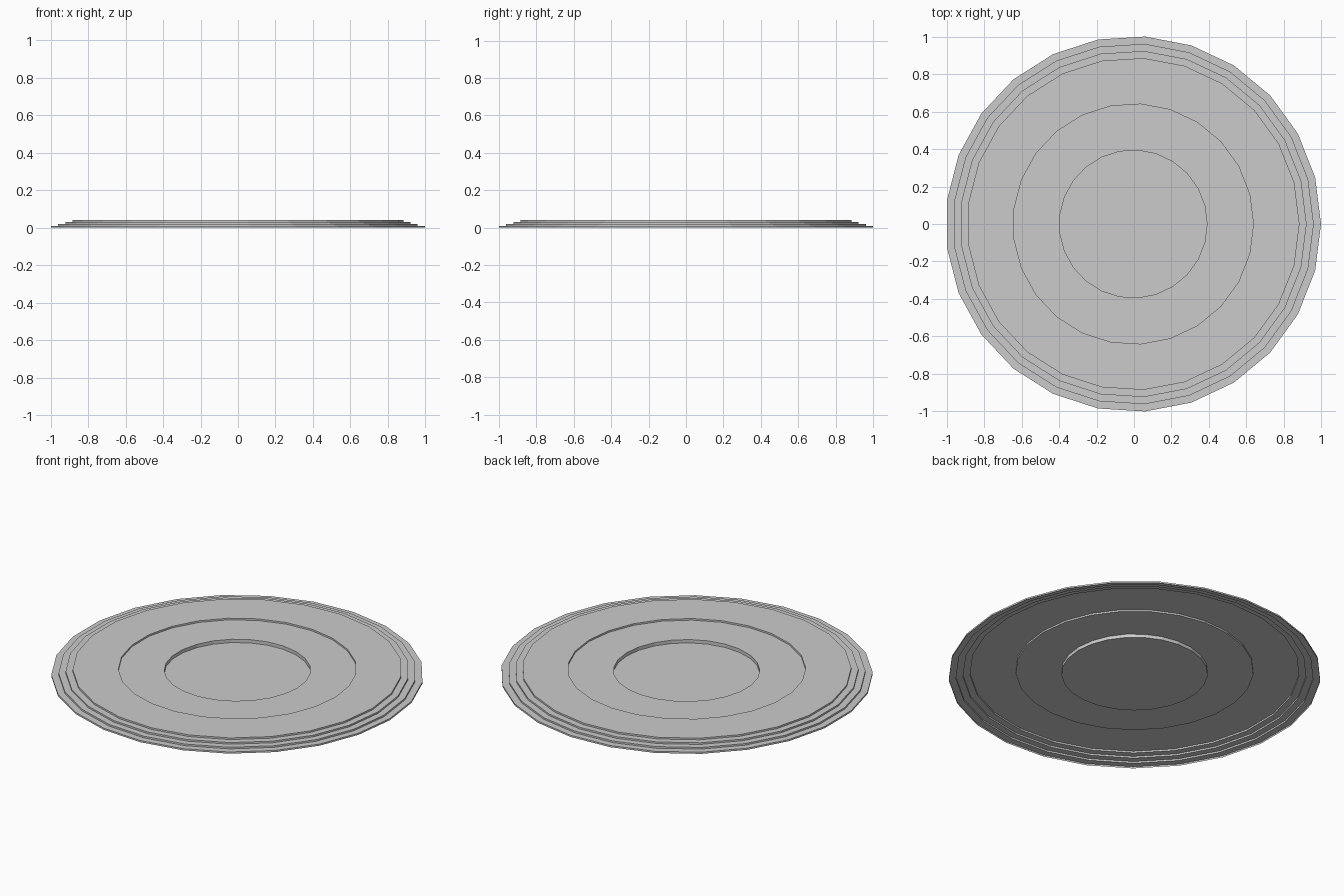
import bpy, bmesh, math

if "Cube" in bpy.data.objects:
    bpy.data.objects.remove(bpy.data.objects["Cube"])

SIDES = 25
CENTRE_X = -0.004

# Stepped profile of the thin shell, (radius, height) from rim to recessed floor
profile = [(1.002, 0.0), (1.002, 0.01), (0.963, 0.01), (0.963, 0.02),
           (0.925, 0.02), (0.925, 0.03), (0.887, 0.03), (0.887, 0.04),
           (0.641, 0.04), (0.641, 0.03), (0.394, 0.03), (0.394, 0.01)]

bm = bmesh.new()


def ring(radius, z):
    step = 2 * math.pi / SIDES
    return [bm.verts.new((CENTRE_X + radius * math.cos(i * step),
                          radius * math.sin(i * step), z)) for i in range(SIDES)]


# Steps and walls
rings = [ring(r, z) for r, z in profile]
for a, b in zip(rings, rings[1:]):
    for i in range(SIDES):
        j = (i + 1) % SIDES
        bm.faces.new((a[i], a[j], b[j], b[i]))

# Recessed centre floor
bm.faces.new(rings[-1])

mesh = bpy.data.meshes.new("stepped_disc")
bm.to_mesh(mesh)
bm.free()
disc = bpy.data.objects.new("stepped_disc", mesh)
bpy.context.collection.objects.link(disc)
